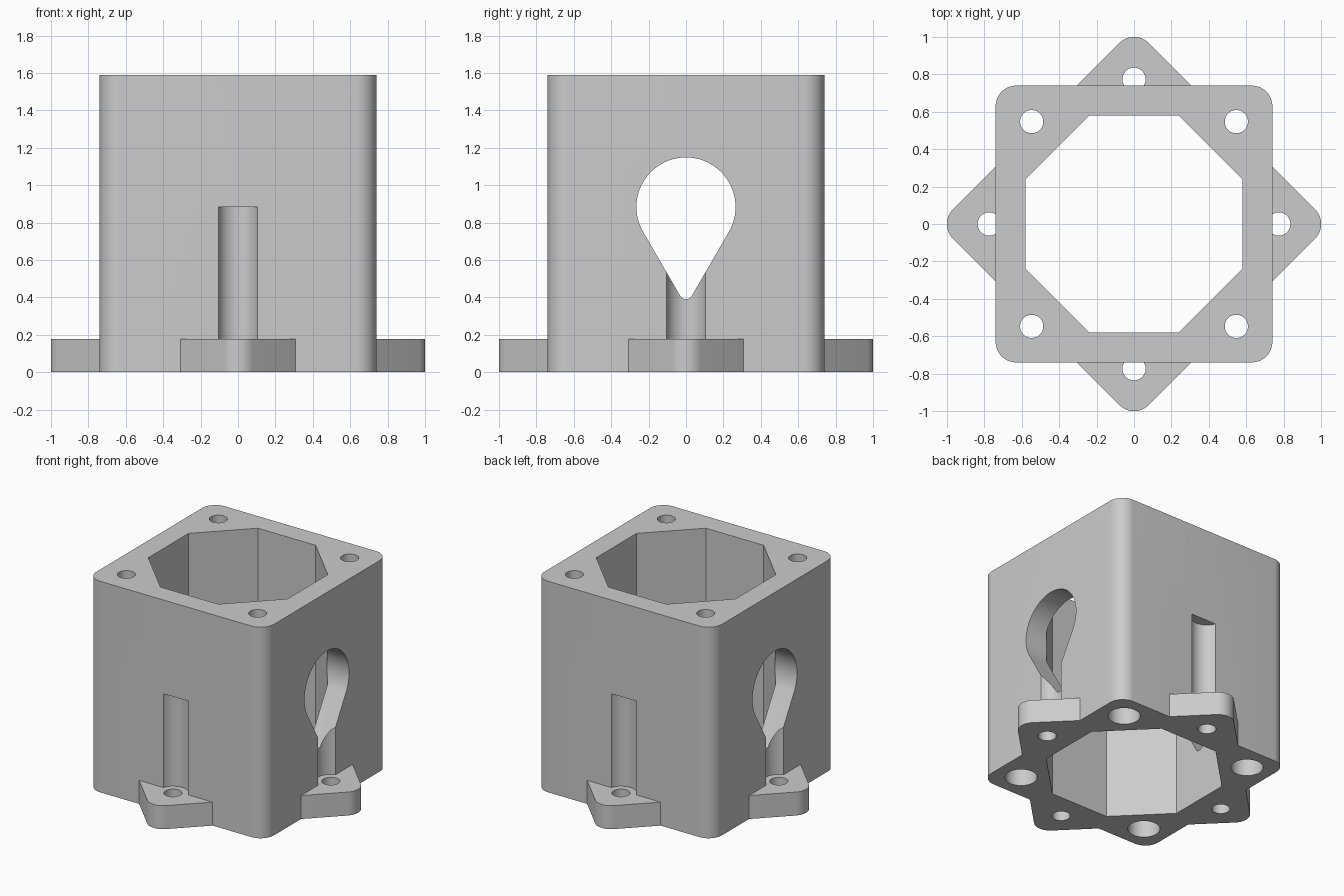
import bpy
import bmesh
from math import cos, sin, pi, radians

if "Cube" in bpy.data.objects:
    bpy.data.objects.remove(bpy.data.objects["Cube"])

HALF, HEIGHT, FLANGE = 0.74, 1.59, 0.177
MID = (HEIGHT + FLANGE) / 2      # top of the screw channels, centre of the side opening
RING = 0.774                     # distance of every screw from the axis


def arc(cx, cy, r, start, end, steps):
    """Points on an arc, angles in degrees."""
    angles = [radians(start + (end - start) * i / steps) for i in range(steps + 1)]
    return [(cx + r * cos(a), cy + r * sin(a)) for a in angles]


def circle(cx, cy, r, sides=40):
    return arc(cx, cy, r, 0, 360, sides)[:-1]


def rounded_square(half, r, turn):
    pts = []
    for k in range(4):
        pts += arc(0, 0, r, 90 * k, 90 * k + 90, 10)
        sx, sy = (1, -1, -1, 1)[k], (1, 1, -1, -1)[k]
        pts[-11:] = [(x + sx * (half - r), y + sy * (half - r)) for x, y in pts[-11:]]
    c, s = cos(turn), sin(turn)
    return [(x * c - y * s, x * s + y * c) for x, y in pts]


def prism(name, outline, low, high, along_x=False):
    """Extrude an outline along z, or along x with the outline in y and z."""
    bm = bmesh.new()
    place = (lambda u, v: (low, u, v)) if along_x else (lambda u, v: (u, v, low))
    face = bm.faces.new([bm.verts.new(place(u, v)) for u, v in outline])
    new = bmesh.ops.extrude_face_region(bm, geom=[face])["geom"]
    move = (high - low, 0, 0) if along_x else (0, 0, high - low)
    bmesh.ops.translate(bm, vec=move, verts=[g for g in new if isinstance(g, bmesh.types.BMVert)])
    bmesh.ops.recalc_face_normals(bm, faces=bm.faces)
    mesh = bpy.data.meshes.new(name)
    bm.to_mesh(mesh)
    bm.free()
    obj = bpy.data.objects.new(name, mesh)
    bpy.context.collection.objects.link(obj)
    return obj


def combine(target, tool, operation="DIFFERENCE"):
    mod = target.modifiers.new("combine", "BOOLEAN")
    mod.operation, mod.solver, mod.object = operation, "EXACT", tool
    bpy.ops.object.select_all(action="DESELECT")
    bpy.context.view_layer.objects.active = target
    target.select_set(True)
    bpy.ops.object.modifier_apply(modifier=mod.name)
    bpy.data.objects.remove(tool)


# Square housing with a screw channel in each side
housing = prism("housing", rounded_square(HALF, 0.11, 0), 0, HEIGHT)
for k in range(4):
    a = k * pi / 2
    combine(housing, prism("channel", circle(RING * cos(a), RING * sin(a), 0.11), -0.1, MID))

# Teardrop opening through the left and right sides
teardrop = arc(0, MID, 0.265, -30, 210, 48) + arc(0, 0.425, 0.035, 210, 330, 10)
combine(housing, prism("teardrop", teardrop, -1.2, 1.2, along_x=True))

# Mounting flange, the same square turned by an eighth
combine(housing, prism("flange", rounded_square(HALF, 0.11, pi / 4), 0, FLANGE), "UNION")

# Octagonal bore
bore = arc(0, 0, 0.58 / cos(pi / 8), 22.5, 337.5, 7)
combine(housing, prism("bore", bore, -0.1, HEIGHT + 0.1))

# Screw holes: flange holes on the axes, counterbored corner holes on the diagonals
for k in range(8):
    x, y = RING * cos(k * pi / 4), RING * sin(k * pi / 4)
    if k % 2:
        combine(housing, prism("hole", circle(x, y, 0.062), 1, HEIGHT + 0.1))
        combine(housing, prism("counterbore", circle(x, y, 0.11), -0.1, HEIGHT - FLANGE))
    else:
        combine(housing, prism("hole", circle(x, y, 0.062), -0.1, FLANGE + 0.1))

# Material and shading
grey = bpy.data.materials.new("light grey")
grey.use_nodes = True
colour = (0.6, 0.6, 0.6, 1)
grey.diffuse_color = colour
grey.node_tree.nodes["Principled BSDF"].inputs["Base Color"].default_value = colour
housing.data.materials.clear()
housing.data.materials.append(grey)
bpy.context.view_layer.objects.active = housing
housing.select_set(True)
bpy.ops.object.shade_smooth_by_angle(angle=radians(30))
